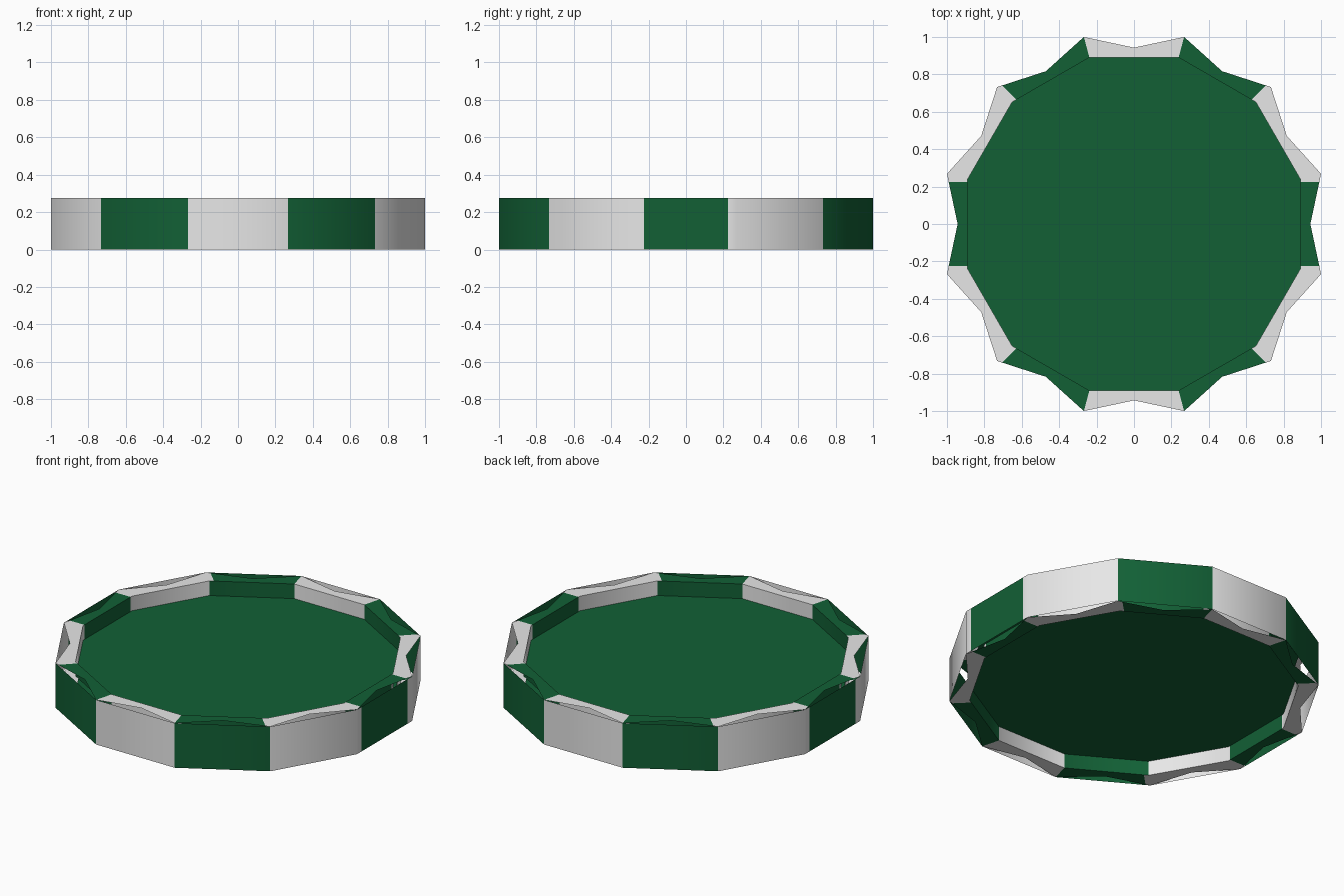
import bpy, bmesh
from math import sin, cos, pi, radians, floor, atan2
from mathutils import Vector

cube = bpy.data.objects.get("Cube")
if cube:
    bpy.data.objects.remove(cube, do_unlink=True)

SIDES = 12
HEIGHT = 0.275
DEPTH = 0.09                      # recess depth on each face
OUTER = 1 / cos(pi / SIDES)       # corner radius of the outer wall
INNER = 0.89 / cos(pi / SIDES)    # corner radius of the recess
NOTCH = 0.943                     # rim radius at the middle of each side
SEAM = 0.225                      # half width of the two side panels


def material(name, rgb):
    m = bpy.data.materials.new(name)
    m.use_nodes = True
    m.diffuse_color = (*rgb, 1)
    m.node_tree.nodes["Principled BSDF"].inputs["Base Color"].default_value = (*rgb, 1)
    return m


MATS = [material("white", (0.85, 0.85, 0.85)), material("dark_green", (0.006, 0.117, 0.036))]


def polar(r, step, z):
    """Point at a step of half a side; odd steps are corners."""
    a = step * pi / SIDES
    return Vector((r * cos(a), r * sin(a), z))


def panel_colour(c):
    """Alternate white and green sides; the side panels stop at the seam."""
    if abs(c.x) > 0.85 and abs(c.y) < 0.27:
        return 1 if abs(c.y) < SEAM else 0
    side = floor(atan2(c.y, c.x) / radians(30) + 0.5)
    return 1 if side % 2 == 0 else 0


def rim_colour(c):
    """Side colours, with the white wrapping slightly past the diagonals."""
    if abs(c.x) > 0.6 and 0 < abs(c.y) - abs(c.x) < 0.035:
        return 0
    return panel_colour(c)


def finish(name, bm, colour, smooth=False):
    for f in bm.faces:
        f.material_index = colour(f.calc_center_median())
        f.smooth = smooth
    me = bpy.data.meshes.new(name)
    bm.to_mesh(me)
    bm.free()
    for m in MATS:
        me.materials.append(m)
    ob = bpy.data.objects.new(name, me)
    bpy.context.collection.objects.link(ob)


def cut(bm, co, normal):
    bmesh.ops.bisect_plane(bm, geom=bm.verts[:] + bm.edges[:] + bm.faces[:],
                           dist=1e-5, plane_co=co, plane_no=normal)


def cut_seams(bm):
    for s in (-1, 1):
        cut(bm, (0, s * SEAM, 0), (0, 1, 0))


def wall(name, r, z0, z1, inward):
    """Twelve-sided band of upright panels."""
    bm = bmesh.new()
    rings = [[bm.verts.new(polar(r, 2 * k + 1, z)) for k in range(SIDES)] for z in (z0, z1)]
    for k in range(SIDES):
        n = (k + 1) % SIDES
        f = bm.faces.new((rings[0][k], rings[0][n], rings[1][n], rings[1][k]))
        if inward:
            f.normal_flip()
    cut_seams(bm)
    finish(name, bm, panel_colour, True)


def rim(name, z, up):
    """Flat rim whose outer edge dips inward at the middle of each side."""
    bm = bmesh.new()
    outer, inner = [], []
    for s in range(2 * SIDES):
        corner = s % 2 == 1
        outer.append(bm.verts.new(polar(OUTER if corner else NOTCH, s, z)))
        inner.append(bm.verts.new(polar(INNER if corner else 0.89, s, z)))
    for s in range(2 * SIDES):
        n = (s + 1) % (2 * SIDES)
        f = bm.faces.new((outer[s], outer[n], inner[n], inner[s]))
        if not up:
            f.normal_flip()
    cut_seams(bm)
    # Diagonal cuts for the small white corners
    for sx in (-1, 1):
        for sy in (-1, 1):
            cut(bm, (0, sy * 0.035, 0), (-sx, sy, 0))
    finish(name, bm, rim_colour)


def disc(name, z, up):
    """Flat floor of a recess."""
    bm = bmesh.new()
    f = bm.faces.new([bm.verts.new(polar(INNER, 2 * k + 1, z)) for k in range(SIDES)])
    if not up:
        f.normal_flip()
    finish(name, bm, lambda c: 1)


# Outer band
wall("outer_wall", OUTER, 0, HEIGHT, False)

# Matching rim, step and recessed floor on both faces
for label, edge, floor_z, up in (("upper", HEIGHT, HEIGHT - DEPTH, True),
                                 ("lower", 0, DEPTH, False)):
    rim(label + "_rim", edge, up)
    wall(label + "_recess_wall", INNER, min(edge, floor_z), max(edge, floor_z), True)
    disc(label + "_floor", floor_z, up)
